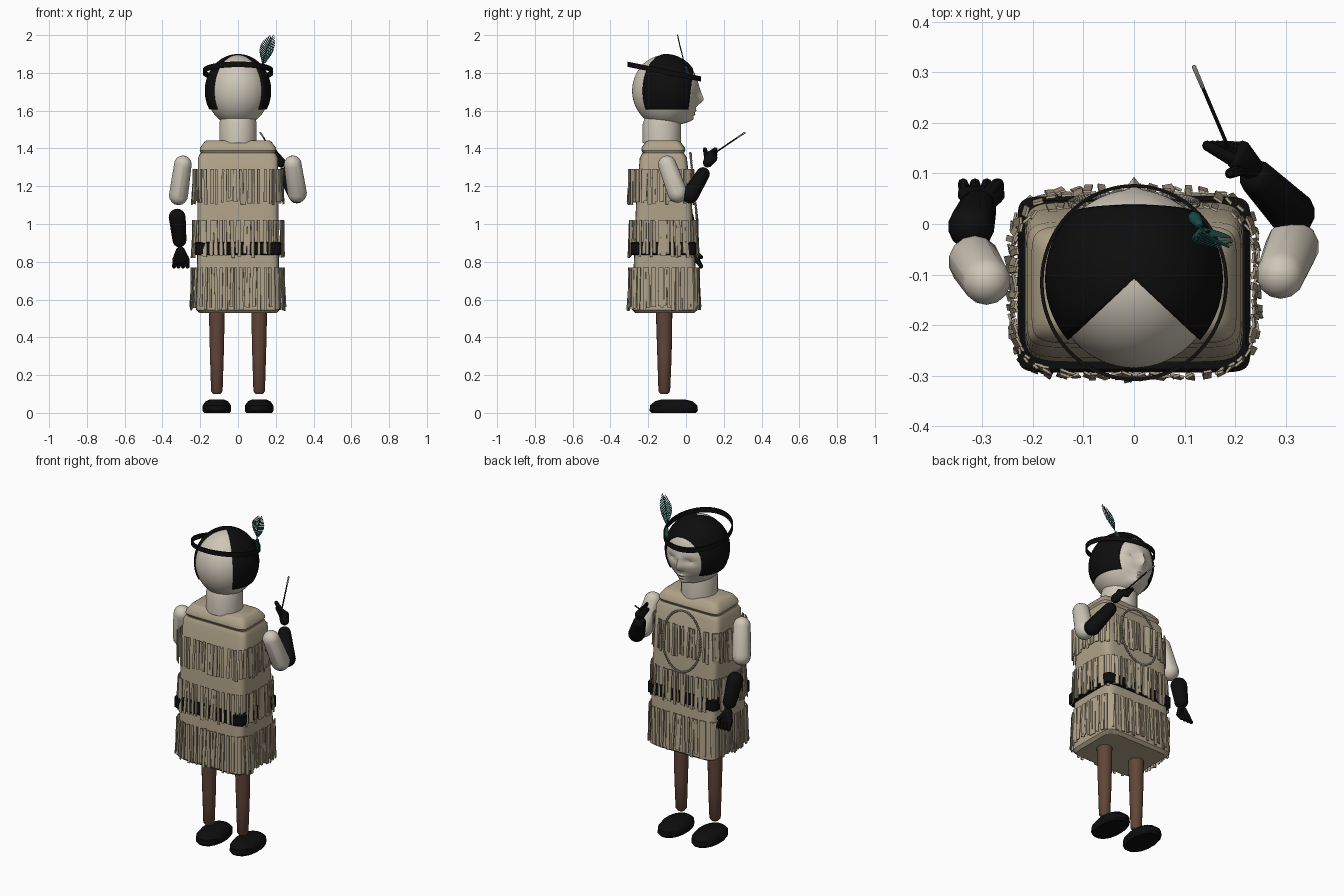
import bpy, bmesh, math, random
from mathutils import Vector, Matrix

random.seed(4)
if "Cube" in bpy.data.objects:
    bpy.data.objects.remove(bpy.data.objects["Cube"])


def material(name, rgb):
    m = bpy.data.materials.new(name)
    m.use_nodes = True
    m.diffuse_color = (*rgb, 1)
    bsdf = m.node_tree.nodes["Principled BSDF"]
    bsdf.inputs["Base Color"].default_value = (*rgb, 1)
    bsdf.inputs["Roughness"].default_value = 0.8
    return m


SKIN = material("pale skin", (0.62, 0.57, 0.48))
TAN = material("tan cloth", (0.43, 0.36, 0.25))
BLACK = material("black", (0.004, 0.004, 0.004))
BROWN = material("brown stocking", (0.12, 0.06, 0.04))
GREEN = material("dark green feather", (0.01, 0.07, 0.06))
GREY = material("grey bead", (0.42, 0.39, 0.35))


def finish(name, bm, mat, smooth=True):
    bmesh.ops.recalc_face_normals(bm, faces=bm.faces)
    me = bpy.data.meshes.new(name)
    bm.to_mesh(me)
    bm.free()
    me.materials.append(mat)
    ob = bpy.data.objects.new(name, me)
    bpy.context.collection.objects.link(ob)
    if smooth:
        bpy.ops.object.select_all(action='DESELECT')
        ob.select_set(True)
        bpy.context.view_layer.objects.active = ob
        bpy.ops.object.shade_smooth_by_angle(angle=math.radians(35))
    return ob


def oval(a, rx, ry, power):
    """Point on a superellipse; a high power gives a rounded box."""
    c, s = math.cos(a), math.sin(a)
    return (math.copysign(abs(c) ** (2 / power), c) * rx,
            math.copysign(abs(s) ** (2 / power), s) * ry)


def loft(name, cx, rings, mat, power=2, sides=24):
    """Stack of closed rings, each (z, half width, back y, front y)."""
    bm = bmesh.new()
    loops = []
    for z, rx, y0, y1 in rings:
        pts = [oval(math.tau * (i + 0.5) / sides, rx, (y1 - y0) / 2, power) for i in range(sides)]
        loops.append([bm.verts.new((cx + x, (y0 + y1) / 2 + y, z)) for x, y in pts])
    for a, b in zip(loops, loops[1:]):
        for i in range(sides):
            j = (i + 1) % sides
            bm.faces.new((a[i], a[j], b[j], b[i]))
    bm.faces.new(loops[0])
    bm.faces.new(loops[-1])
    return finish(name, bm, mat)


def hull(bm, balls, detail=10):
    """Add the convex skin round a few (point, radius) balls."""
    tmp = bmesh.new()
    for p, r in balls:
        bmesh.ops.create_uvsphere(tmp, u_segments=detail, v_segments=detail // 2 + 1, radius=r,
                                  matrix=Matrix.Translation(p))
    pts = [v.co.copy() for v in tmp.verts]
    tmp.free()
    tmp = bmesh.new()
    for p in pts:
        tmp.verts.new(p)
    res = bmesh.ops.convex_hull(tmp, input=tmp.verts)
    junk = {g for g in res["geom_interior"] + res["geom_unused"] if isinstance(g, bmesh.types.BMVert)}
    bmesh.ops.delete(tmp, geom=list(junk), context='VERTS')
    me = bpy.data.meshes.new("scratch")
    tmp.to_mesh(me)
    tmp.free()
    bm.from_mesh(me)
    bpy.data.meshes.remove(me)


def capsule(name, a, ra, b, rb, mat, detail=14):
    bm = bmesh.new()
    hull(bm, [(a, ra), (b, rb)], detail)
    return finish(name, bm, mat)


# Dress, shoulder yoke, belt and neck
loft("dress", 0, [(.53, .205, -.27, .045), (.545, .222, -.285, .062), (.7, .217, -.28, .055),
                  (1.1, .215, -.265, .032), (1.35, .212, -.245, .005), (1.375, .2, -.232, -.01)],
     TAN, 9, 40)
loft("shoulder_yoke", 0, [(1.375, .195, -.228, -.012), (1.39, .203, -.237, -.003),
                          (1.405, .2, -.235, -.006), (1.435, .178, -.215, -.03),
                          (1.443, .165, -.2, -.045)], TAN, 8, 40)
loft("belt", 0, [(.835, .222, -.287, .047), (.842, .231, -.294, .055),
                 (.898, .231, -.294, .055), (.905, .222, -.287, .047)], BLACK, 14, 40)
loft("neck", 0, [(1.43, .1, -.23, -.025), (1.53, .1, -.23, -.025), (1.56, .094, -.22, -.03)], SKIN)

# Three rows of hanging fringe strips
for row, (top, bottom, rx, y0, y1) in {"upper": (1.29, 1.1, .238, -.302, .04),
                                       "middle": (1.02, .82, .24, -.3, .062),
                                       "lower": (.77, .54, .246, -.303, .07)}.items():
    bm = bmesh.new()
    count = 64
    for i in range(count):
        a = math.tau * (i + random.uniform(.2, .8)) / count
        # even spacing round a softly rounded box
        r = (abs(math.cos(a)) ** 4.5 + abs(math.sin(a)) ** 4.5) ** (-1 / 4.5)
        x, y = math.cos(a) * rx * r, math.sin(a) * (y1 - y0) / 2 * r
        out = math.atan2(math.sin(a) ** 3, math.cos(a) ** 3)
        length = (top - bottom) * random.uniform(.88, 1)
        spot = Matrix.Translation((x, (y0 + y1) / 2 + y, top - length / 2))
        turn = (Matrix.Rotation(out + random.uniform(-.35, .35), 4, 'Z')
                @ Matrix.Rotation(random.uniform(-.07, .01), 4, 'Y')
                @ Matrix.Rotation(random.uniform(-.03, .03), 4, 'X'))
        size = Matrix.Diagonal((.005, random.uniform(.011, .021), length, 1))
        bmesh.ops.create_cube(bm, size=1, matrix=spot @ turn @ size)
    finish(row + "_fringe", bm, TAN, False)

# Legs and shoes
for side, s in (("left", 1), ("right", -1)):
    loft(side + "_leg", s * .112, [(.1, .02, -.135, -.095), (.115, .031, -.146, -.084),
                                   (.3, .037, -.152, -.076), (.55, .043, -.16, -.072)], BROWN, 2, 18)
    loft(side + "_shoe", s * .112, [(0, .07, -.185, .055), (.012, .077, -.195, .065),
                                    (.04, .076, -.193, .062), (.062, .06, -.165, .035),
                                    (.07, .04, -.135, 0)], BLACK, 2.2, 16)

# Head, shaped with soft pushes (x, z, spread x, spread z, depth) on the face side
MID = Vector((0, -.108, 1.705))
bm = bmesh.new()
bmesh.ops.create_uvsphere(bm, u_segments=64, v_segments=48, radius=1,
                          matrix=Matrix.Translation(MID) @ Matrix.Diagonal((.166, .177, .19, 1)))
pushes = [(0, 1.655, .016, .024, .027), (0, 1.69, .012, .03, .012), (0, 1.6, .035, .009, .016),
          (0, 1.582, .03, .008, .016), (0, 1.55, .045, .025, .04),
          (.055, 1.695, .03, .016, -.014), (-.055, 1.695, .03, .016, -.014)]
for v in bm.verts:
    if v.co.y > MID.y:
        fade = min(1, (v.co.y - MID.y) / .06)
        v.co.y += fade * sum(d * math.exp(-((v.co.x - x) / sx) ** 2 - ((v.co.z - z) / sz) ** 2)
                             for x, z, sx, sz, d in pushes)
finish("head", bm, SKIN)

# Hair shell, open in a wedge at the nape and trimmed at the forehead and sides
bm = bmesh.new()
bmesh.ops.create_uvsphere(bm, u_segments=60, v_segments=32, radius=1)
wedge = [f for f in bm.faces
         if abs(math.atan2(f.calc_center_median().x, -f.calc_center_median().y)) < math.radians(48)]
bmesh.ops.delete(bm, geom=wedge, context='FACES')
bm.transform(Matrix.Translation(MID) @ Matrix.Diagonal((.176, .182, .195, 1)))
for spot, normal in (((0, .03, 1.75), (0, 1, -.12)), ((0, 0, 1.605), (0, 0, -1))):
    bmesh.ops.bisect_plane(bm, geom=bm.verts[:] + bm.edges[:] + bm.faces[:],
                           plane_co=spot, plane_no=normal, clear_outer=True)
hair = finish("hair", bm, BLACK)
shell = hair.modifiers.new("thickness", 'SOLIDIFY')
shell.thickness = .01

# Headband: thin tilted hoop
bm = bmesh.new()
n = 64
grid = []
for i in range(n):
    a = math.tau * i / n
    ring = []
    for grow, h in ((0, -.014), (.007, -.014), (.007, .014), (0, .014)):
        x, y = math.cos(a) * (.179 + grow), math.sin(a) * (.188 + grow)
        ring.append(bm.verts.new((x, y - .116, 1.807 - .2 * y + h)))
    grid.append(ring)
for i in range(n):
    for j in range(4):
        k, m = (i + 1) % n, (j + 1) % 4
        bm.faces.new((grid[i][j], grid[k][j], grid[k][m], grid[i][m]))
finish("headband", bm, BLACK)

# Feather: quill with separate slanted barbs, and a bud at its base
bm = bmesh.new()
base, tip = Vector((.125, .005, 1.8)), Vector((.187, -.045, 2.0))
axis = tip - base
across = Vector((.95, .15, -.25)).normalized()
spine = lambda t: base + axis * t - across * .012 * math.sin(math.pi * t)
barbs = 16
for i in range(barbs):
    t = .2 + .7 * i / barbs
    w = .034 * math.sin(math.pi * (.1 + .85 * i / barbs)) + .003
    for s in (-1, 1):
        p, q = spine(t), spine(t + .035)
        lift = across * s * w + axis * .1
        bm.faces.new([bm.verts.new(c) for c in (p, p + lift, q + lift, q)])
for i in range(8):
    hull(bm, [(spine(i / 8), .003), (spine((i + 1) / 8), .0025)], 6)
hull(bm, [((.12, .012, 1.785), .014), ((.128, 0, 1.825), .009)])
finish("feather", bm, GREEN, False)

# Bead necklace
bm = bmesh.new()
for i in range(72):
    a = math.tau * i / 72
    z = 1.2 + .175 * math.sin(a)
    spot = Matrix.Translation((.125 * math.cos(a), .058 - .1 * (z - 1.03), z))
    bmesh.ops.create_icosphere(bm, subdivisions=1, radius=.0075, matrix=spot)
finish("necklace", bm, GREY)

# Arms
capsule("right_upper_arm", (-.292, -.112, 1.315), .048, (-.315, -.075, 1.152), .052, SKIN)
capsule("right_forearm", (-.322, -.005, 1.035), .046, (-.31, .03, .915), .038, BLACK)
capsule("left_upper_arm", (.29, -.1, 1.315), .048, (.313, -.045, 1.165), .053, SKIN)
capsule("left_forearm", (.312, .022, 1.155), .046, (.245, .09, 1.265), .036, BLACK)


def hand(name, wrist, knuckles, tips, thumb):
    """Palm, four fingers spread between two knuckle ends, and a thumb."""
    bm = bmesh.new()
    k0, k1, t0, t1 = (Vector(p) for p in (*knuckles, *tips))
    hull(bm, [(wrist, .026), (k0, .017), (k1, .017)])
    for i in range(4):
        hull(bm, [(k0.lerp(k1, i / 3), .015), (t0.lerp(t1, i / 3), .011)], 8)
    hull(bm, [(wrist, .015), (thumb, .011)], 8)
    finish(name, bm, BLACK)


hand("right_hand", (-.305, .04, .855), ((-.332, .058, .81), (-.272, .058, .81)),
     ((-.338, .08, .775), (-.268, .08, .775)), (-.272, .08, .825))
hand("left_hand", (.228, .115, 1.325), ((.2, .125, 1.37), (.215, .148, 1.345)),
     ((.145, .155, 1.395), (.175, .155, 1.35)), (.19, .1, 1.395))

# Thin stick with a pale end
start, end = Vector((.185, .155, 1.378)), Vector((.119, .31, 1.483))
joint = start.lerp(end, .75)
capsule("stick", start, .004, joint, .004, BLACK, 8)
capsule("stick_tip", joint, .0045, end, .005, GREY, 8)
